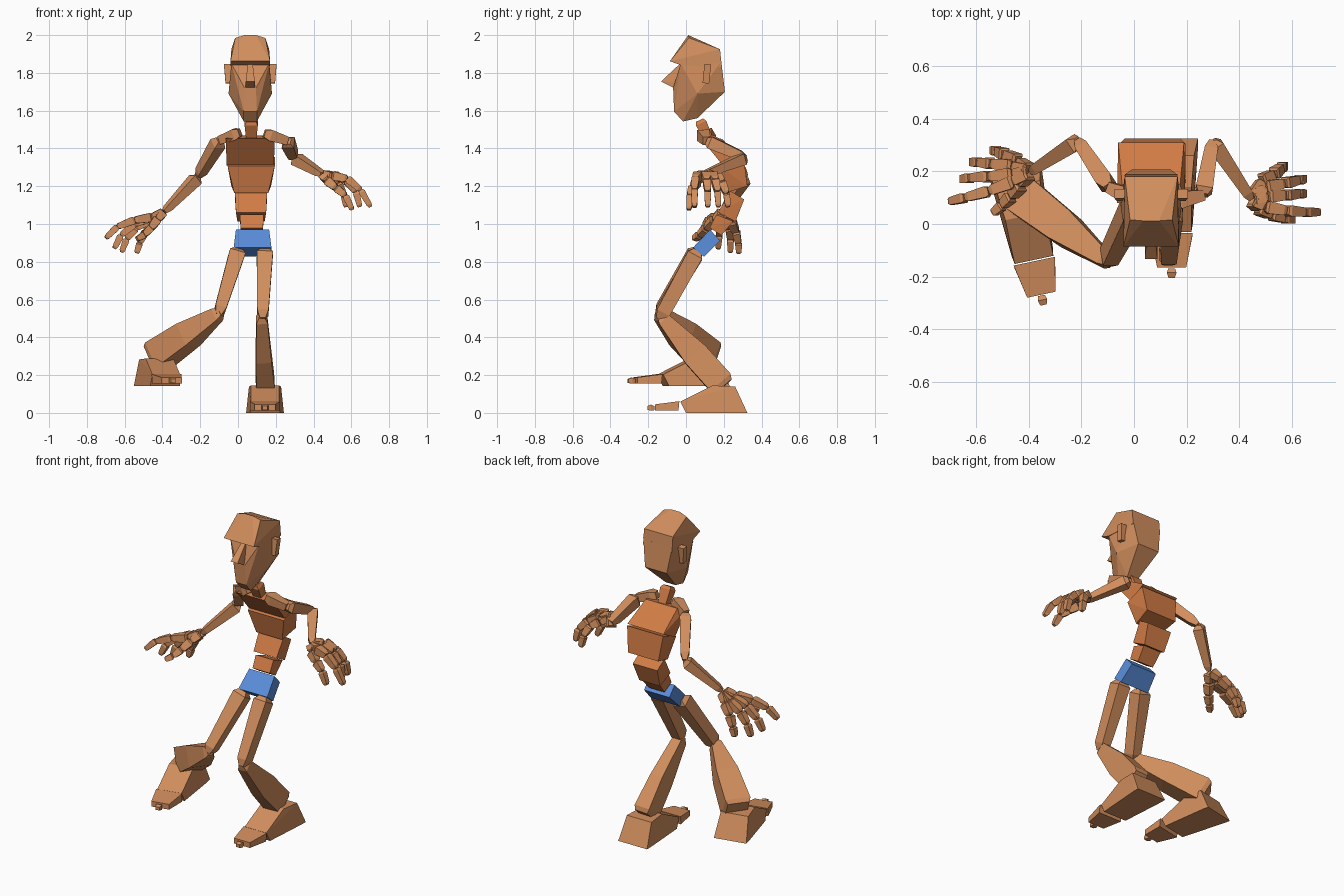
import bpy, bmesh
from mathutils import Vector, Matrix
from math import radians


def material(name, rgb):
    m = bpy.data.materials.new(name)
    m.diffuse_color = (*rgb, 1)
    return m


TAN = material("tan", (0.64, 0.27, 0.11))
ORANGE = material("orange", (0.64, 0.2, 0.06))
BLUE = material("blue", (0.1, 0.27, 0.7))


def finish(name, bm, mat):
    bmesh.ops.recalc_face_normals(bm, faces=bm.faces)
    me = bpy.data.meshes.new(name)
    bm.to_mesh(me)
    bm.free()
    me.materials.append(mat)
    ob = bpy.data.objects.new(name, me)
    bpy.context.collection.objects.link(ob)
    return ob


def hull(name, pts, mat=TAN, cx=0.0, cy=0.0, cz=0.0, yaw=0.0):
    """Faceted solid from (half width, y, z) points mirrored about x = cx."""
    bm = bmesh.new()
    for hw, y, z in pts:
        bm.verts.new((hw, y, z))
        bm.verts.new((-hw, y, z))
    bmesh.ops.remove_doubles(bm, verts=bm.verts, dist=0.0001)
    res = bmesh.ops.convex_hull(bm, input=bm.verts)
    junk = [v for v in set(res["geom_interior"] + res["geom_unused"])
            if isinstance(v, bmesh.types.BMVert)]
    bmesh.ops.delete(bm, geom=junk, context='VERTS')
    bmesh.ops.dissolve_limit(bm, angle_limit=radians(3), verts=bm.verts, edges=bm.edges)
    bm.transform(Matrix.Translation((cx, cy, cz)) @ Matrix.Rotation(radians(yaw), 4, 'Z'))
    return finish(name, bm, mat)


def add_rod(bm, a, b, rings, ref=(0, 1, 0)):
    """Four-sided tapered rod from a to b; rings are (t, width, depth), depth lies toward ref."""
    a, b = Vector(a), Vector(b)
    axis = (b - a).normalized()
    side = axis.cross(Vector(ref)).normalized()
    front = side.cross(axis)
    loops = []
    for t, w, d in rings:
        c = a.lerp(b, t)
        loops.append([bm.verts.new(c + side * sx * w / 2 + front * sy * d / 2)
                      for sx, sy in ((-1, -1), (1, -1), (1, 1), (-1, 1))])
    for p, q in zip(loops, loops[1:]):
        for i in range(4):
            j = (i + 1) % 4
            bm.faces.new((p[i], p[j], q[j], q[i]))
    bm.faces.new(loops[0])
    bm.faces.new(loops[-1])


def rod(name, a, b, rings, mat=TAN, ref=(0, 1, 0)):
    bm = bmesh.new()
    add_rod(bm, a, b, rings, ref)
    return finish(name, bm, mat)


# Head: skull cap with brow, face wedge, nose, ears
CX = 0.065
hull("skull", [(.08, .016, 1.985), (.03, .012, 2.0), (.105, -.085, 1.862), (.1, .18, 1.925),
               (.105, -.025, 1.84), (.1, .19, 1.83)], cx=CX)
hull("face", [(.1, -.028, 1.85), (.03, -.068, 1.72), (.115, .06, 1.69), (.075, .206, 1.70),
              (.1, .187, 1.86), (.035, .06, 1.56), (.035, -.016, 1.543), (.035, -.063, 1.595)], cx=CX)
hull("nose", [(.013, -.03, 1.85), (.024, -.132, 1.755), (.024, -.065, 1.72), (.024, -.04, 1.75)], cx=CX)
for s, n in ((-1, "right"), (1, "left")):
    rod(n + "_ear", (CX + s * .117, .115, 1.845), (CX + s * .117, .105, 1.745),
        [(0, .045, .035), (1, .028, .035)])

# Neck and torso stack
rod("neck", (.07, .072, 1.55), (.07, .125, 1.44),
    [(0, .05, .04), (.15, .07, .06), (1, .05, .045)], ORANGE)
hull("chest", [(.13, .08, 1.452), (.11, .15, 1.468), (.125, .31, 1.37), (.125, .195, 1.31)], ORANGE, CX)
hull("ribs", [(.125, .175, 1.308), (.125, .305, 1.355), (.105, .325, 1.2), (.09, .21, 1.165)], ORANGE, CX + .005)
hull("waist", [(.085, .235, 1.175), (.085, .308, 1.13), (.072, .262, 1.012), (.08, .17, 1.062)], ORANGE, .069)
hull("lumbar", [(.062, .16, 1.05), (.062, .25, 1.015), (.055, .188, .94), (.06, .125, .98)], ORANGE, .073)
hull("pelvis", [(.088, .127, .97), (.088, .18, .912), (.1, .095, .827), (.1, .037, .875)], BLUE, .077)

# Arms
BONE = [(0, .035, .035), (.1, .065, .065), (.85, .05, .05), (1, .025, .025)]
FORE = [(0, .03, .03), (.08, .06, .06), (.9, .04, .036), (1, .022, .022)]
COLLAR = [(0, .04, .04), (.25, .06, .065), (1, .045, .04)]
ARMS = {
    "right": [(.01, .095, 1.485), (-.095, .14, 1.445), (-.212, .315, 1.25), (-.39, .2, 1.065)],
    "left": [(.14, .085, 1.48), (.262, .11, 1.44), (.298, .315, 1.35), (.445, .095, 1.262)],
}
for n, (c, s, e, w) in ARMS.items():
    rod(n + "_collar", c, s, COLLAR)
    rod(n + "_upper_arm", s, e, BONE, ref=(0, 0, 1))
    rod(n + "_forearm", e, w, FORE, ref=(0, 0, 1))

# Hands: each digit is a chain of palm bone and three joints
DIGITS = {
    "right": {
        "index": [(-.46, .16, 1.035), (-.55, .125, 1.02), (-.64, .1, .985), (-.7, .085, .925)],
        "middle": [(-.46, .19, 1.035), (-.55, .18, 1.0), (-.62, .175, .94), (-.655, .17, .87)],
        "ring": [(-.46, .22, 1.025), (-.54, .23, .98), (-.59, .235, .92), (-.617, .235, .85)],
        "little": [(-.44, .24, 1.015), (-.49, .265, .96), (-.52, .278, .9), (-.537, .28, .845)],
        "thumb": [(-.43, .15, 1.02), (-.465, .105, .975), (-.5, .07, .94), (-.535, .04, .92)],
    },
    "left": {
        "index": [(.5, .065, 1.255), (.58, .05, 1.24), (.65, .045, 1.18), (.702, .045, 1.09)],
        "middle": [(.51, .105, 1.26), (.575, .11, 1.23), (.625, .115, 1.17), (.645, .115, 1.09)],
        "ring": [(.5, .14, 1.26), (.57, .155, 1.23), (.625, .168, 1.17), (.645, .172, 1.09)],
        "little": [(.485, .165, 1.25), (.53, .19, 1.22), (.56, .215, 1.16), (.572, .222, 1.09)],
        "thumb": [(.47, .06, 1.23), (.52, .035, 1.19), (.57, .02, 1.15), (.605, .015, 1.075)],
    },
}
for n, digits in DIGITS.items():
    wrist = Vector(ARMS[n][3])
    for d, pts in digits.items():
        bm = bmesh.new()
        chain = [wrist.lerp(Vector(pts[0]), .2)] + pts
        for i, (a, b) in enumerate(zip(chain, chain[1:])):
            k = (.046, .048, .042, .036)[i]
            add_rod(bm, a, b, [(0, k * .7, k * .7), (.12, k, k), (.85, k * .8, k * .8), (1, k * .5, k * .5)])
        finish(f"{n}_{d}_finger" if d != "thumb" else f"{n}_thumb", bm, TAN)

# Legs: slim thighs, shins flaring toward the ankle
THIGH = [(0, .05, .045), (.06, .085, .085), (.9, .06, .075), (1, .03, .04)]
rod("right_thigh", (.0, .06, .86), (-.105, -.145, .515), THIGH)
rod("left_thigh", (.143, .06, .86), (.13, -.14, .495), THIGH)
rod("right_shin", (-.09, -.15, .535), (-.435, .115, .295),
    [(0, .03, .04), (.06, .06, .07), (.5, .13, .13), (.95, .15, .15), (1, .13, .13)], ref=(0, 0, 1))
rod("left_shin", (.125, -.135, .515), (.145, .2, .14),
    [(0, .03, .04), (.06, .06, .07), (.55, .08, .14), (.95, .1, .14), (1, .085, .11)])

# Feet: heel wedge, toe block and toe tip in local space, front toward -y
def foot(n, cx, cy, cz, yaw):
    hull(n + "_foot", [(.075, .0, .145), (.085, .12, .14), (.1, .185, 0), (.1, .15, 0), (.08, -.14, 0),
                       (.075, -.17, .06)], cx=cx, cy=cy, cz=cz, yaw=yaw)
    hull(n + "_toes", [(.08, -.175, .062), (.08, -.18, .012), (.055, -.305, .045), (.055, -.305, .012)],
         cx=cx, cy=cy, cz=cz, yaw=yaw)
    hull(n + "_toe_tip", [(.013, -.308, .036), (.013, -.308, .014), (.018, -.325, .044), (.018, -.325, .012),
                          (.012, -.345, .036), (.012, -.345, .016)], cx=cx, cy=cy, cz=cz, yaw=yaw)


foot("right", -.415, .03, .143, 12)
foot("left", .143, .14, 0, 0)
